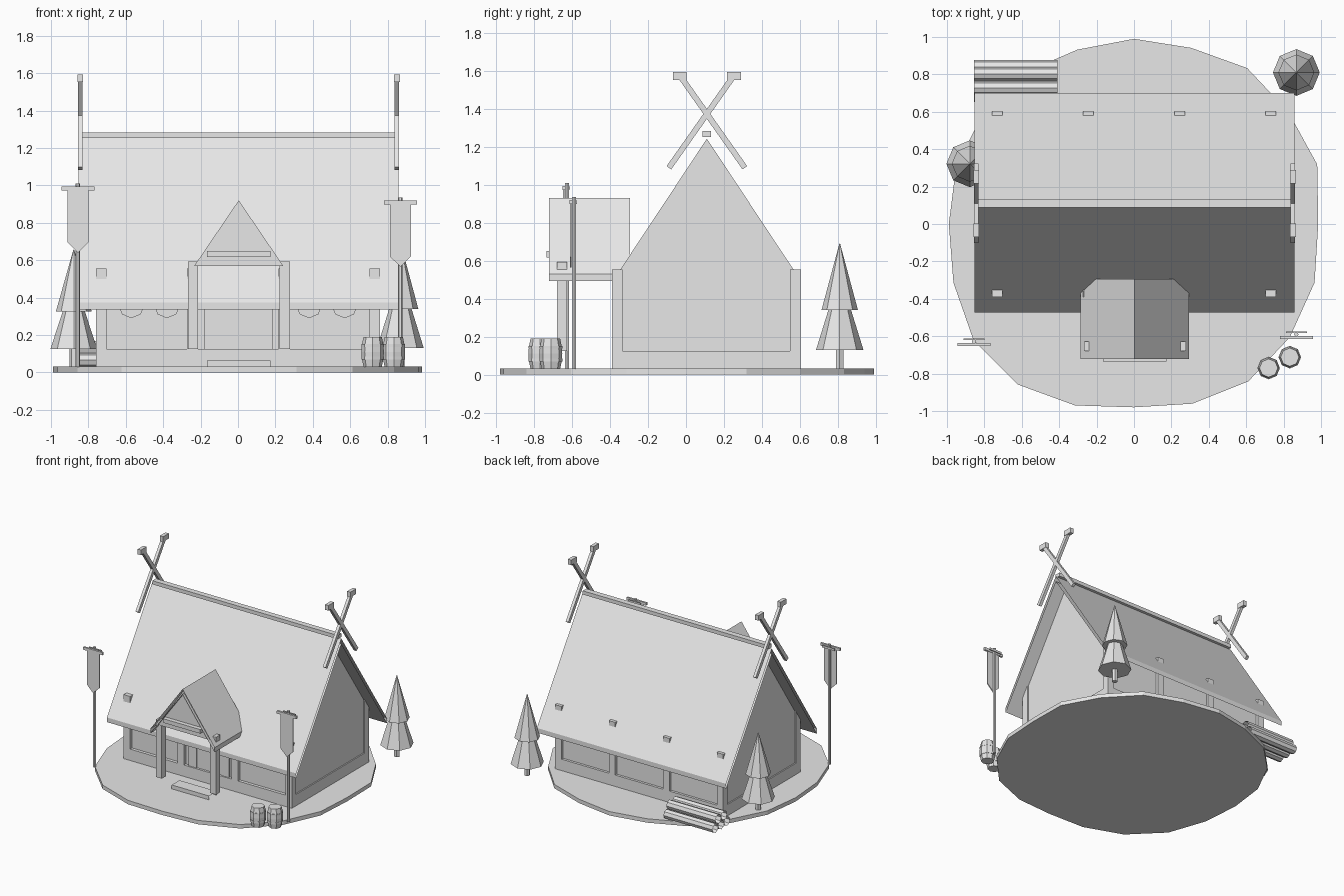
import bpy, bmesh, math
from mathutils import Vector

if "Cube" in bpy.data.objects:
    bpy.data.objects.remove(bpy.data.objects["Cube"])

# The whole model is one plain clay grey
GREY = bpy.data.materials.new("light grey")
GREY.diffuse_color = (0.8, 0.8, 0.8, 1)
GREY.use_nodes = True
GREY.node_tree.nodes["Principled BSDF"].inputs["Base Color"].default_value = GREY.diffuse_color


def finish(bm, name):
    bmesh.ops.recalc_face_normals(bm, faces=bm.faces)
    me = bpy.data.meshes.new(name)
    bm.to_mesh(me)
    bm.free()
    me.materials.append(GREY)
    ob = bpy.data.objects.new(name, me)
    bpy.context.collection.objects.link(ob)
    return ob


def prism(name, pts, axis, span, caps=True):
    """Extrude a 2D profile along an axis, optionally with open ends."""
    place = {"x": lambda p, t: (t, p[0], p[1]),
             "y": lambda p, t: (p[0], t, p[1]),
             "z": lambda p, t: (p[0], p[1], t)}[axis]
    bm = bmesh.new()
    a, b = [[bm.verts.new(place(p, t)) for p in pts] for t in span]
    n = len(pts)
    for i in range(n):
        j = (i + 1) % n
        bm.faces.new((a[i], a[j], b[j], b[i]))
    if caps:
        bm.faces.new(a)
        bm.faces.new(b)
    return finish(bm, name)


def box(name, x, y, z):
    """Box from three (min, max) ranges."""
    return prism(name, [(x[0], y[0]), (x[1], y[0]), (x[1], y[1]), (x[0], y[1])], "z", z)


def lathe(name, x, y, rings, sides):
    """Stack of (radius, z) rings round a vertical axis, capped."""
    bm = bmesh.new()
    loops = [[bm.verts.new((x + r * math.cos(2 * math.pi * i / sides),
                            y + r * math.sin(2 * math.pi * i / sides), z))
              for i in range(sides)] for r, z in rings]
    for a, b in zip(loops, loops[1:]):
        for i in range(sides):
            j = (i + 1) % sides
            bm.faces.new((a[i], a[j], b[j], b[i]))
    bm.faces.new(loops[0])
    bm.faces.new(loops[-1])
    return finish(bm, name)


def circle(cx, cy, r, n):
    return [(cx + r * math.cos(2 * math.pi * i / n), cy + r * math.sin(2 * math.pi * i / n))
            for i in range(n)]


# Uneven ground disc
radii = [.985, 1.03, 1.02, 1.03, .99, .99, .98, 1.0, 1.0, 1.0,
         .99, 1.015, 1.06, 1.06, 1.02, .98, 1.01, 1.04, 1.03, 1.015]
prism("ground", [(r * math.cos(math.pi * i / 10), r * math.sin(math.pi * i / 10))
                 for i, r in enumerate(radii)], "z", (0, .032))

# Hall: foundation, gabled body, open-ended roof shell, ridge
RY = .11
box("foundation", (-.76, .76), (-.39, .605), (.02, .125))
prism("hall_walls", [(-.365, .12), (.585, .12), (.585, .525), (RY, 1.243), (-.365, .525)],
      "x", (-.75, .75))
prism("hall_roof", [(-.473, .375), (RY, 1.253), (.70, .375), (.70, .337), (RY, 1.21), (-.473, .337)],
      "x", (-.853, .857), caps=False)
box("ridge_beam", (-.835, .84), (.087, .133), (1.253, 1.283))

# Wall posts, whose tops poke through the roof
for y in (-.362, .577):
    for x in (-.731, -.245, .245, .731):
        box("wall_post", (x - .029, x + .029), (y - .028, y + .028), (.125, .555))

# Door and frame
box("door", (-.11, .115), (-.372, -.36), (.125, .42))
for x in (-.145, .15):
    box("door_jamb", (x - .035, x + .035), (-.38, -.36), (.125, .45))

# Shields under the eaves
for x in (-.57, -.38, .38, .57):
    prism("shield", circle(x, .36, .07, 8), "y", (-.38, -.363))

# Porch: posts, gable, open-ended roof, lintel, step
for x in (-.24, .25):
    box("porch_post", (x - .027, x + .027), (-.68, -.627), (.125, .594))
prism("porch_gable", [(-.235, .568), (.243, .568), (.004, .92)], "y", (-.70, -.67))
prism("porch_roof", [(-.286, .53), (.004, .93), (.294, .53), (.294, .492), (.004, .888), (-.286, .492)],
      "y", (-.722, -.295), caps=False)
box("porch_lintel", (-.165, .173), (-.735, -.695), (.617, .65))
prism("step", [(-.62, 0), (-.52, 0), (-.52, .064), (-.62, .064)], "x", (-.165, .173), caps=False)

# Crossed gable beams with end blocks
for x in (-.843, .85):
    for s in (-1, 1):
        p, q = Vector((RY - s * .2, 1.09)), Vector((RY + s * .135, 1.565))
        n = (q - p).normalized()
        n = Vector((-n.y, n.x)) * .015
        prism("crossed_beam", [p + n, p - n, q - n, q + n], "x", (x - .012, x + .012))
        c = RY + s * .143
        box("beam_head", (x - .015, x + .015), (c - .036, c + .036), (1.552, 1.594))

# Banners
for x, y, top in ((-.856, -.628, 1.01), (.868, -.59, .935)):
    lathe("banner_pole", x, y, [(.012, .03), (.012, top)], 6)
    box("banner_bar", (x - .088, x + .088), (y - .024, y - .008), (top - .037, top - .015))
    box("banner_back_bar", (x - .056, x + .056), (y + .008, y + .016), (top - .035, top - .018))
    prism("banner", [(x - .056, top - .03), (x + .056, top - .03), (x + .056, top - .315),
                     (x, top - .37), (x - .056, top - .315)], "y", (y - .02, y - .012))

# Barrels with hoops
for x, y in ((.72, -.77), (.833, -.712)):
    lathe("barrel", x, y, [(.049, .03), (.058, .075), (.06, .11), (.058, .145), (.049, .19)], 8)
    for z in (.07, .137):
        lathe("barrel_hoop", x, y, [(.0605, z), (.0605, z + .014)], 8)

# Pine trees
for x, y, s in ((.868, .81, 1), (-.878, .322, .95)):
    b = .03
    lathe("tree_trunk", x, y, [(.022, b), (.022, b + .12 * s)], 6)
    lathe("tree_lower", x, y, [(.125, b + .1 * s), (.004, b + .49 * s)], 8)
    lathe("tree_upper", x, y, [(.096, b + .31 * s), (.002, b + .66 * s)], 8)

# Log pile of open tubes
for y, z in ((.69, .067), (.765, .067), (.84, .067), (.728, .13), (.803, .13)):
    prism("log", circle(y, z, .037, 8), "x", (-.855, -.41), caps=False)
